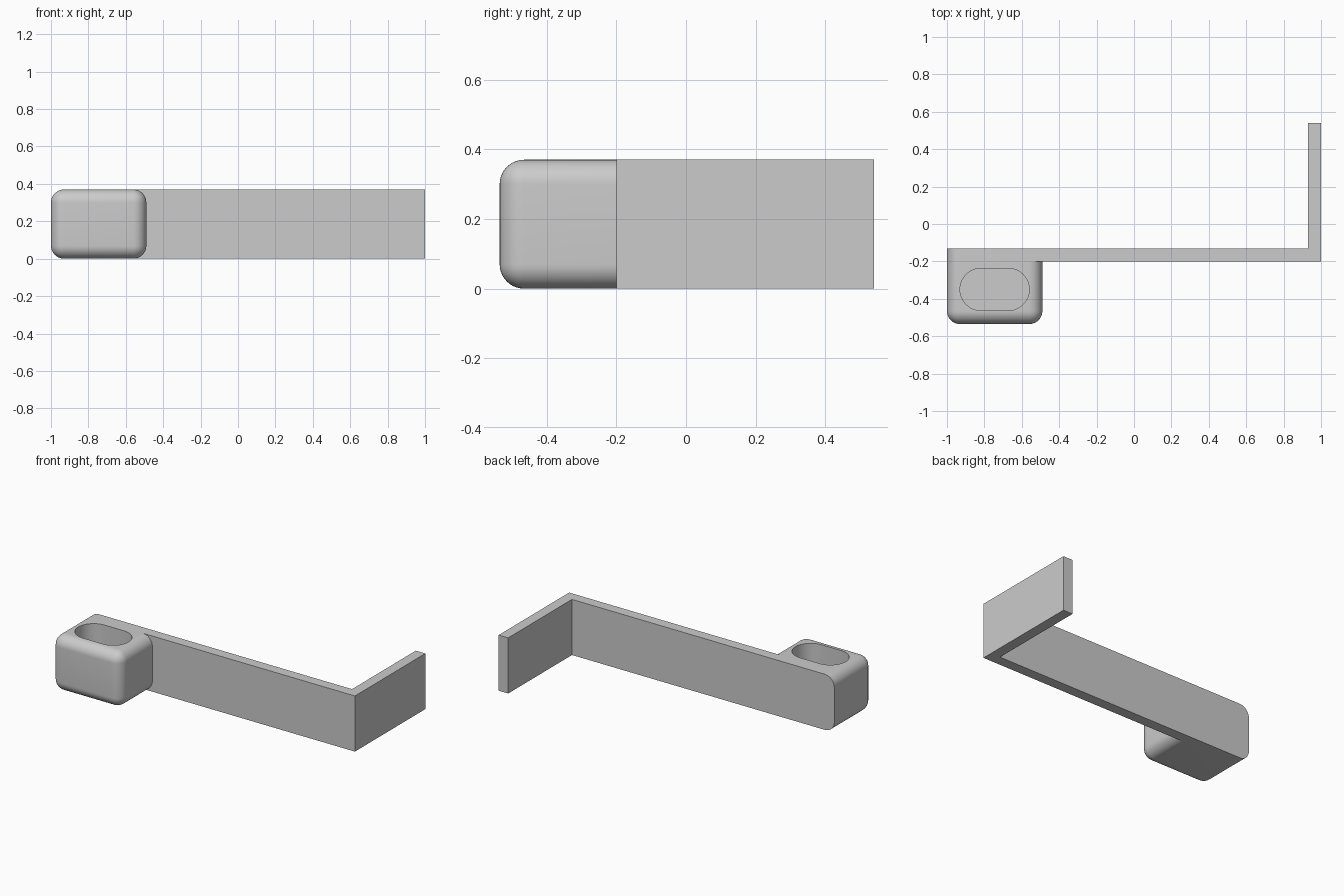
import bpy, bmesh, math

cube = bpy.data.objects.get("Cube")
if cube:
    bpy.data.objects.remove(cube, do_unlink=True)

HEIGHT = 0.37
RADIUS = 0.07
BACK, FRONT = -0.13, -0.535

grey = bpy.data.materials.new("light grey")
grey.use_nodes = True
colour = (0.6, 0.6, 0.6, 1)
grey.diffuse_color = colour
grey.node_tree.nodes["Principled BSDF"].inputs["Base Color"].default_value = colour


def prism(name, outline, z0, z1, round_edge=None):
    """Extrude a plan outline upward, optionally rounding selected edges."""
    bm = bmesh.new()
    face = bm.faces.new([bm.verts.new((x, y, z0)) for x, y in outline])
    top = bmesh.ops.extrude_face_region(bm, geom=[face])["geom"]
    bmesh.ops.translate(bm, vec=(0, 0, z1 - z0),
                        verts=[v for v in top if isinstance(v, bmesh.types.BMVert)])
    bmesh.ops.recalc_face_normals(bm, faces=bm.faces)
    if round_edge:
        bmesh.ops.bevel(bm, geom=[e for e in bm.edges if round_edge(e)],
                        offset=RADIUS, segments=10, profile=0.5, affect='EDGES')
    mesh = bpy.data.meshes.new(name)
    bm.to_mesh(mesh)
    bm.free()
    mesh.materials.append(grey)
    obj = bpy.data.objects.new(name, mesh)
    bpy.context.collection.objects.link(obj)
    return obj


def activate(obj):
    bpy.ops.object.select_all(action='DESELECT')
    obj.select_set(True)
    bpy.context.view_layer.objects.active = obj


# L-shaped arm, starting inside the block where its rounding begins
arm_start = -0.49 - RADIUS
prism("bracket_arm",
      [(arm_start, -0.2), (1, -0.2), (1, 0.54), (0.93, 0.54), (0.93, BACK), (arm_start, BACK)],
      0, HEIGHT)

# Holder block, rounded everywhere except around its flat back
block = prism("holder_block", [(-1, FRONT), (-0.49, FRONT), (-0.49, BACK), (-1, BACK)],
              0, HEIGHT, lambda e: any(v.co.y < BACK - 0.01 for v in e.verts))

# Blind slot with half-round ends, cut from the top
slot_r, slot_y = 0.113, -0.35
outline = []
for cx, start in ((-0.673, -90), (-0.817, 90)):
    for i in range(25):
        a = math.radians(start + 180 * i / 24)
        outline.append((cx + slot_r * math.cos(a), slot_y + slot_r * math.sin(a)))
cutter = prism("slot_cutter", outline, 0.07, HEIGHT + 0.1)
cutter.hide_render = True

cut = block.modifiers.new("slot", 'BOOLEAN')
cut.operation = 'DIFFERENCE'
cut.solver = 'EXACT'
cut.object = cutter
activate(block)
bpy.ops.object.modifier_apply(modifier=cut.name)
bpy.data.objects.remove(cutter, do_unlink=True)
bpy.ops.object.shade_smooth_by_angle(angle=math.radians(30))
